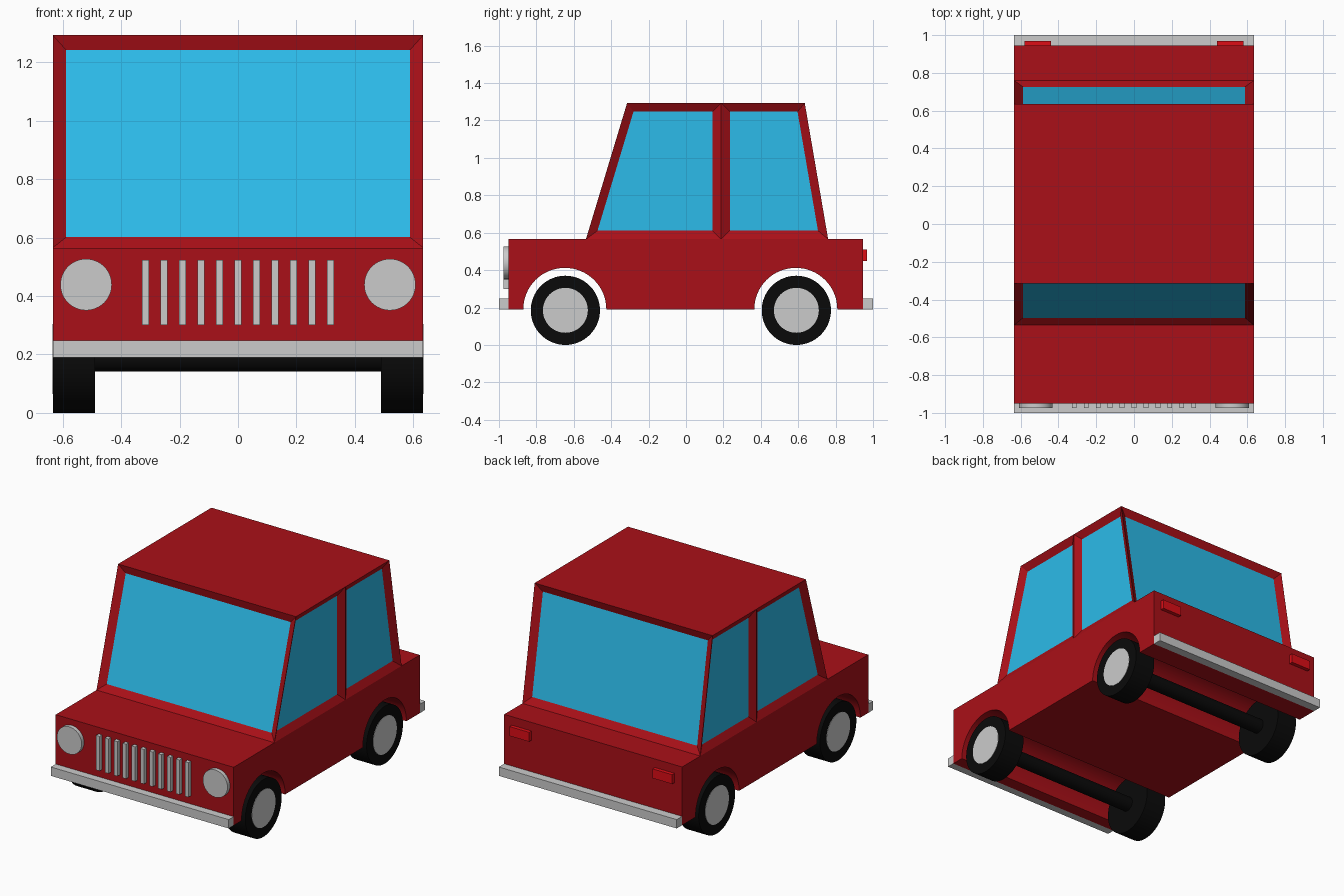
import bpy, bmesh, math

if "Cube" in bpy.data.objects:
    bpy.data.objects.remove(bpy.data.objects["Cube"])

W = 0.634            # half width of the car
AXLES = (-0.645, 0.59)


def material(name, rgb):
    m = bpy.data.materials.new(name)
    m.diffuse_color = (*rgb, 1)
    m.use_nodes = True
    m.node_tree.nodes["Principled BSDF"].inputs["Base Color"].default_value = m.diffuse_color
    return m


RED = material("red paint", (0.40, 0.005, 0.009))
GLASS = material("window glass", (0.025, 0.50, 0.82))
BLACK = material("black rubber", (0.003, 0.003, 0.003))
LAMP = material("tail lamp red", (0.72, 0.004, 0.008))


def box(name, lo, hi, mat=None):
    bpy.ops.mesh.primitive_cube_add(size=1, location=[(a + b) / 2 for a, b in zip(lo, hi)])
    ob = bpy.context.object
    ob.name = name
    ob.scale = [b - a for a, b in zip(lo, hi)]
    bpy.ops.object.transform_apply(location=False, rotation=False, scale=True)
    if mat:
        ob.data.materials.append(mat)
    return ob


def cylinder(name, loc, radius, length, axis, mat=None):
    rot = (0, math.pi / 2, 0) if axis == "x" else (math.pi / 2, 0, 0)
    bpy.ops.mesh.primitive_cylinder_add(vertices=64, radius=radius, depth=length,
                                        location=loc, rotation=rot)
    ob = bpy.context.object
    ob.name = name
    bpy.ops.object.shade_smooth_by_angle(angle=math.radians(30))
    if mat:
        ob.data.materials.append(mat)
    return ob


def side_profile(points):
    """Solid from a (y, z) outline, extruded across the full width."""
    bm = bmesh.new()
    face = bm.faces.new([bm.verts.new((-W, y, z)) for y, z in points])
    new = bmesh.ops.extrude_face_region(bm, geom=[face])["geom"]
    bmesh.ops.translate(bm, vec=(2 * W, 0, 0),
                        verts=[v for v in new if isinstance(v, bmesh.types.BMVert)])
    bmesh.ops.recalc_face_normals(bm, faces=bm.faces)
    return bm


def finish(bm, name, *mats):
    mesh = bpy.data.meshes.new(name)
    bm.to_mesh(mesh)
    bm.free()
    ob = bpy.data.objects.new(name, mesh)
    bpy.context.collection.objects.link(ob)
    for m in mats:
        mesh.materials.append(m)
    bpy.ops.object.select_all(action="DESELECT")
    bpy.context.view_layer.objects.active = ob
    ob.select_set(True)
    return ob


# Lower body with round wheel arches running right across
outline = [(0.945, 0.565), (-0.95, 0.565), (-0.95, 0.19)]
for y in (-0.648, 0.587):
    for i in range(33):
        a = math.pi * (1 - i / 32)
        outline.append((y + 0.222 * math.cos(a), 0.19 + 0.222 * math.sin(a)))
outline.append((0.945, 0.19))
finish(side_profile(outline), "body", RED)
bpy.ops.object.shade_smooth_by_angle(angle=math.radians(30))

# Cabin: split at the door pillar, then inset every window face
bm = side_profile([(-0.535, 0.565), (0.76, 0.565), (0.635, 1.293), (-0.315, 1.293)])
bmesh.ops.bisect_plane(bm, geom=bm.verts[:] + bm.edges[:] + bm.faces[:],
                       plane_co=(0, 0.188, 0), plane_no=(0, 1, 0))
bm.normal_update()
windows = [f for f in bm.faces if abs(f.normal.z) < 0.6]
bmesh.ops.inset_individual(bm, faces=windows, thickness=0.046, depth=-0.026,
                           use_even_offset=True)
for f in windows:
    f.material_index = 1
finish(bm, "cabin", RED, GLASS)

# Bumpers
box("front_bumper", (-W, -1.0, 0.19), (W, -0.95, 0.247))
box("rear_bumper", (-W, 0.945, 0.19), (W, 1.0, 0.247))

# Grille bars
for i in range(11):
    x = (i - 5) * 0.0633
    box("grille_bar", (x - 0.0125, -0.975, 0.30), (x + 0.0125, -0.94, 0.523))

# Axles
for y in AXLES:
    cylinder("axle", (0, y, 0.187), 0.046, 1.1, "x", BLACK)

# Lamps and wheels on both sides
for s in (-1, 1):
    cylinder("headlight", (s * 0.52, -0.957, 0.439), 0.088, 0.036, "y")
    box("tail_light", (s * 0.51 - 0.07, 0.93, 0.45), (s * 0.51 + 0.07, 0.969, 0.51), LAMP)
    for y in AXLES:
        cylinder("tyre", (s * 0.5615, y, 0.185), 0.185, 0.143, "x", BLACK)
        cylinder("wheel_rim", (s * 0.615, y, 0.185), 0.12, 0.04, "x")
